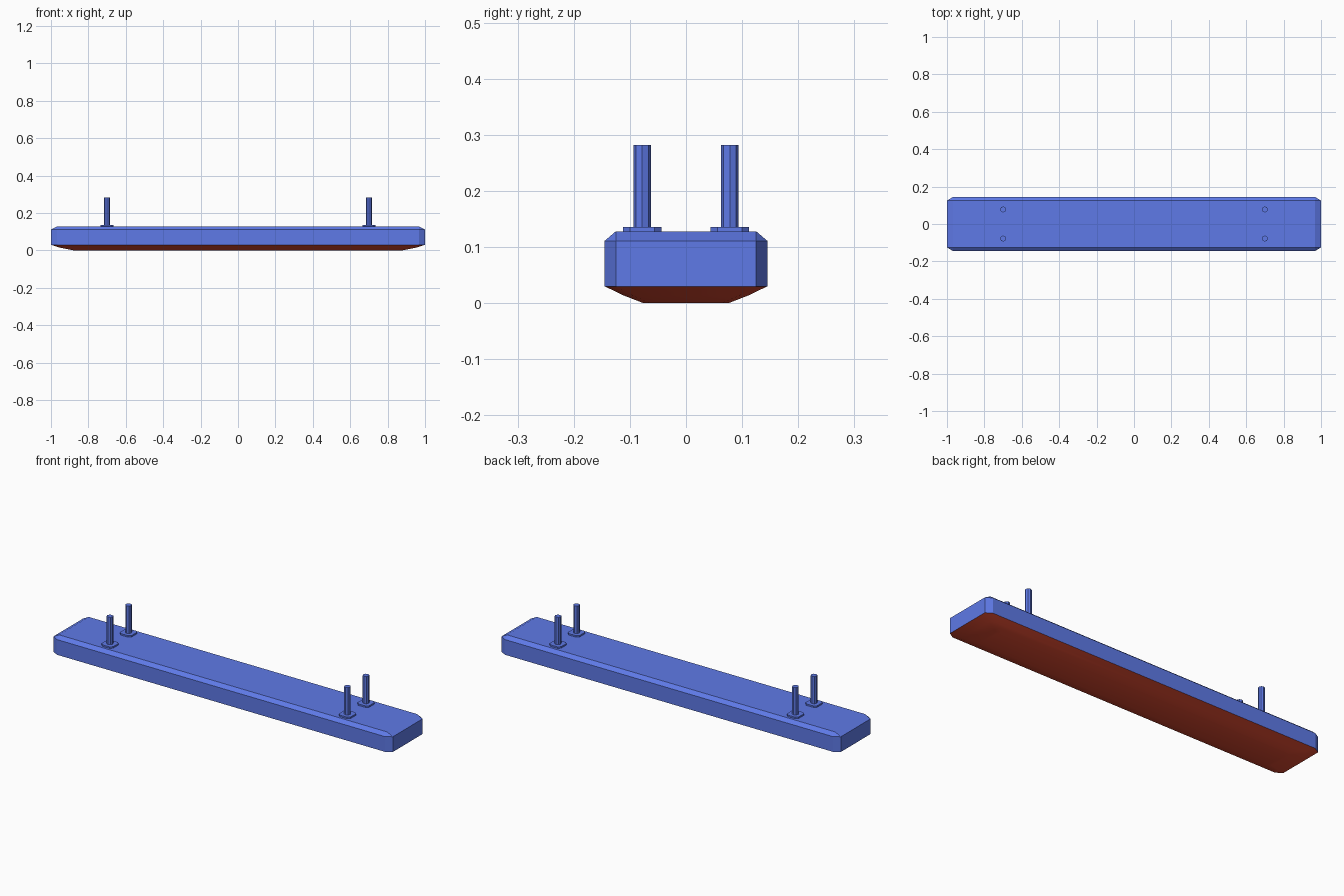
import bpy
import bmesh

cube = bpy.data.objects.get("Cube")
if cube:
    bpy.data.objects.remove(cube, do_unlink=True)


def material(name, color):
    m = bpy.data.materials.new(name)
    m.use_nodes = True
    m.diffuse_color = color
    m.node_tree.nodes["Principled BSDF"].inputs["Base Color"].default_value = color
    return m


blue = material("soft blue", (0.12, 0.205, 0.85, 1))
red = material("warm red", (0.72, 0.068, 0.03, 1))


def outline(hx, hy, cx, cy):
    """Rectangle with cut corners, counter-clockwise."""
    return [(hx, cy - hy), (hx, hy - cy), (hx - cx, hy), (cx - hx, hy),
            (-hx, hy - cy), (-hx, cy - hy), (cx - hx, -hy), (hx - cx, -hy)]


def loft(name, rings, mat, center=(0, 0), smooth=False, top=True):
    """Stack cut-corner outlines (z, hx, hy, cx, cy) from bottom to top."""
    bm = bmesh.new()
    loops = [[bm.verts.new((x + center[0], y + center[1], z)) for x, y in outline(*r)]
             for z, *r in rings]
    for low, high in zip(loops, loops[1:]):
        for i in range(8):
            j = (i + 1) % 8
            bm.faces.new((low[i], low[j], high[j], high[i]))
    bm.faces.new(loops[0][::-1])
    if top:
        bm.faces.new(loops[-1])
    bmesh.ops.remove_doubles(bm, verts=bm.verts, dist=0.0001)
    for f in bm.faces:
        f.smooth = smooth
    mesh = bpy.data.meshes.new(name)
    bm.to_mesh(mesh)
    bm.free()
    mesh.materials.append(mat)
    obj = bpy.data.objects.new(name, mesh)
    bpy.context.collection.objects.link(obj)
    return obj


# Bevelled housing
loft("housing", [(0.03, 1, 0.145, 0.033, 0.02),
                 (0.111, 1, 0.145, 0.033, 0.02),
                 (0.128, 0.967, 0.125, 0, 0)], blue)

# Tapered underside, open where it meets the housing
loft("underside", [(0, 0.88, 0.076, 0.02, 0.012),
                   (0.014, 0.95, 0.112, 0.028, 0.016),
                   (0.03, 1, 0.145, 0.033, 0.02)], red, smooth=True, top=False)

# Four mounting posts on small base plates
for x, side in ((-0.7, "right"), (0.7, "left")):
    for y, end in ((-0.078, "front"), (0.078, "back")):
        loft(f"{side}_{end}_base_plate", [(0.126, 0.034, 0.034, 0.012, 0.012),
                                          (0.136, 0.034, 0.034, 0.012, 0.012)], blue, (x, y))
        bpy.ops.mesh.primitive_cylinder_add(vertices=8, radius=0.016, depth=0.148,
                                            location=(x, y, 0.208))
        post = bpy.context.object
        post.name = f"{side}_{end}_post"
        post.data.materials.append(blue)
